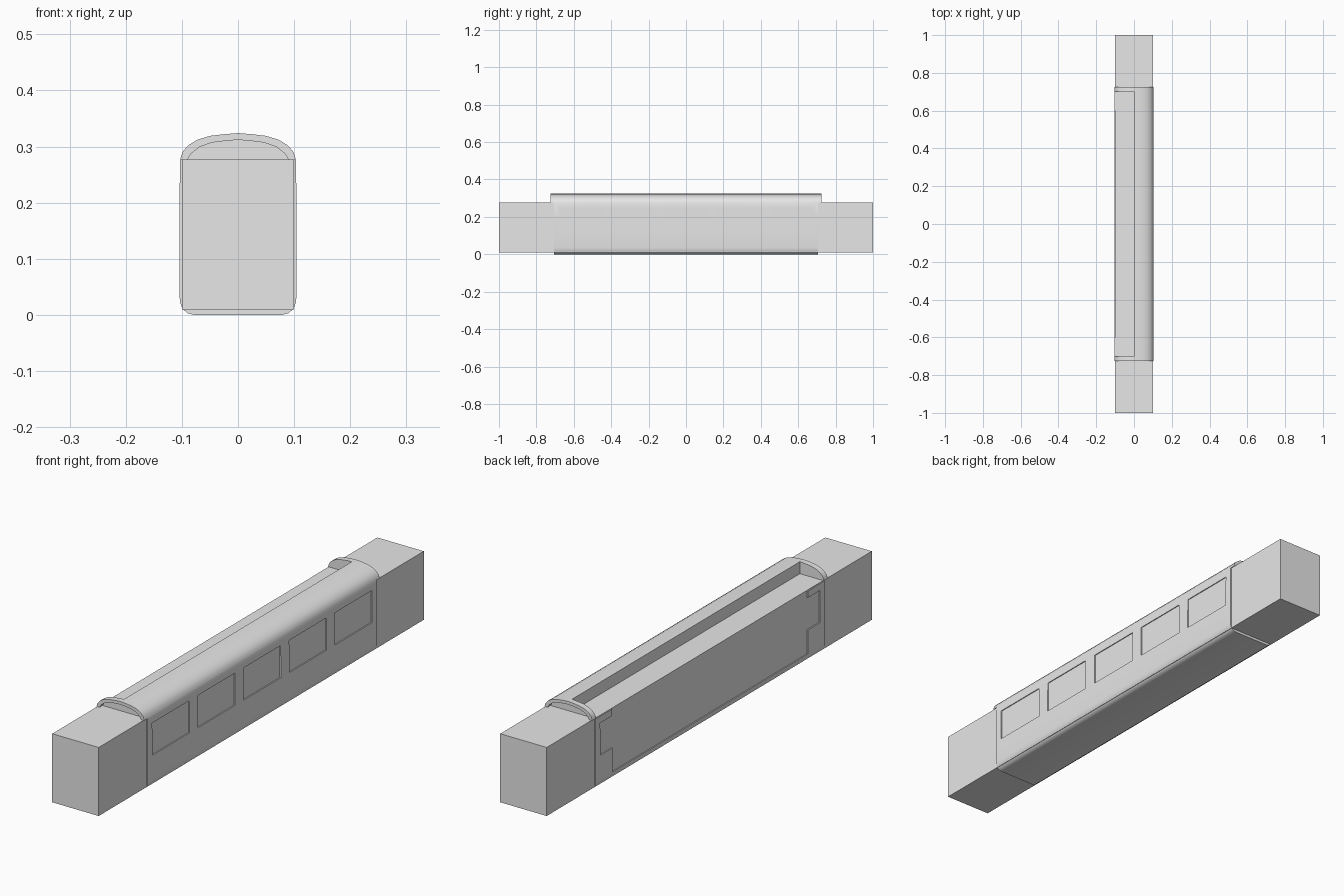
import bpy
import bmesh
import math

if "Cube" in bpy.data.objects:
    bpy.data.objects.remove(bpy.data.objects["Cube"], do_unlink=True)

grey = bpy.data.materials.new("light_grey")
grey.use_nodes = True
grey.diffuse_color = (0.8, 0.8, 0.8, 1)
grey.node_tree.nodes["Principled BSDF"].inputs["Base Color"].default_value = (0.8, 0.8, 0.8, 1)


def prism(name, section, y0, y1):
    """Extrude a closed x-z section along y."""
    bm = bmesh.new()
    base = bm.faces.new([bm.verts.new((x, y0, z)) for x, z in section])
    grown = bmesh.ops.extrude_face_region(bm, geom=[base])["geom"]
    moved = [v for v in grown if isinstance(v, bmesh.types.BMVert)]
    bmesh.ops.translate(bm, verts=moved, vec=(0, y1 - y0, 0))
    bmesh.ops.recalc_face_normals(bm, faces=bm.faces)
    mesh = bpy.data.meshes.new(name)
    bm.to_mesh(mesh)
    bm.free()
    obj = bpy.data.objects.new(name, mesh)
    bpy.context.collection.objects.link(obj)
    mesh.materials.append(grey)
    return obj


def box(name, x0, x1, y0, y1, z0, z1):
    return prism(name, [(x0, z0), (x1, z0), (x1, z1), (x0, z1)], y0, y1)


def mirrored(half):
    """Close a right-hand half section, listed from bottom to top."""
    return half + [(-x, z) for x, z in reversed(half) if x > 0]


def cut(target, cutter):
    cutter.hide_render = True
    mod = target.modifiers.new("cut", "BOOLEAN")
    mod.operation = "DIFFERENCE"
    mod.solver = "EXACT"
    mod.object = cutter
    bpy.context.view_layer.objects.active = target
    bpy.ops.object.modifier_apply(modifier=mod.name)
    bpy.data.objects.remove(cutter, do_unlink=True)


# Long inner block
box("inner_core", -0.1, 0.1, -1, 1, 0.01, 0.277)

# Rounded outer body with the arched roof
SIDE = [(0.078, 0), (0.09, 0.003), (0.099, 0.011), (0.103, 0.022), (0.1045, 0.035),
        (0.1045, 0.2), (0.103, 0.277)]
ROOF = [(0.099, 0.29), (0.089, 0.302), (0.073, 0.312), (0.05, 0.319), (0.025, 0.322), (0, 0.324)]
body = prism("outer_shell", mirrored(SIDE + ROOF), -0.724, 0.724)

# Ends trimmed so only a thin roof lip overhangs
ARCH = [(0.2, -0.1), (0.2, 0.277), (0.09, 0.277), (0.083, 0.288), (0.069, 0.299),
        (0.047, 0.307), (0.024, 0.31), (0, 0.312)]
for y0, y1 in ((-0.8, -0.705), (0.705, 0.8)):
    cut(body, prism("end_cutter", mirrored(ARCH), y0, y1))

# Five window openings on each side
for side in (-1, 1):
    for i in range(-2, 3):
        x0, x1 = sorted((side * 0.095, side * 0.2))
        y = i * 0.281
        cut(body, box("window_cutter", x0, x1, y - 0.114, y + 0.114, 0.124, 0.249))

# Cutaway of the right wall and right half of the roof
cut(body, box("wall_cutter", -0.2, -0.095, -0.602, 0.602, 0.03, 0.29))
cut(body, box("roof_cutter", -0.2, 0, -0.701, 0.701, 0.275, 0.4))

# Smooth curves with sharp cut edges
bpy.ops.object.select_all(action="DESELECT")
body.select_set(True)
bpy.context.view_layer.objects.active = body
bpy.ops.object.shade_smooth_by_angle(angle=math.radians(35))
